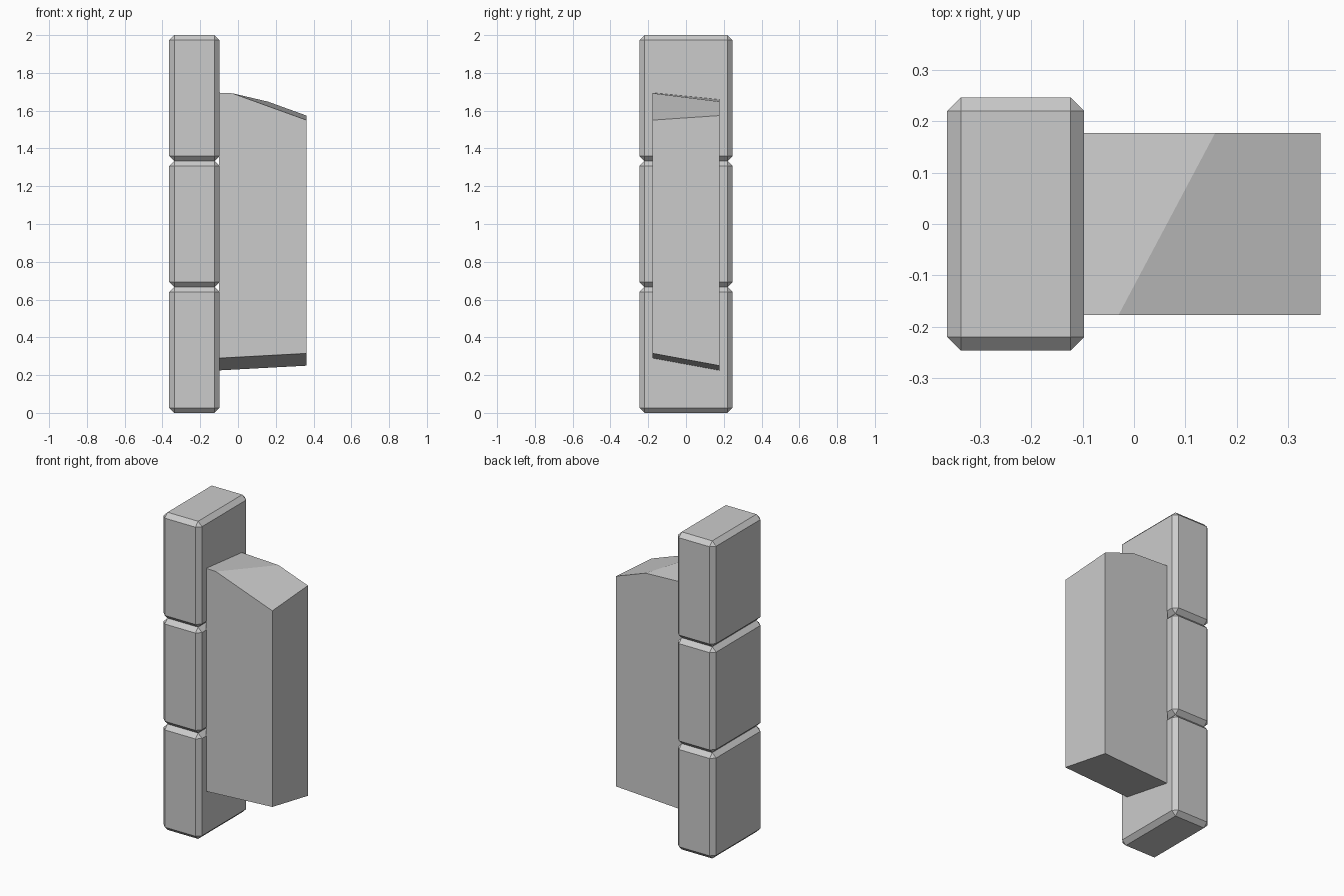
import bpy
import bmesh
from mathutils import Vector

default = bpy.data.objects.get("Cube")
if default:
    bpy.data.objects.remove(default, do_unlink=True)

# Single stone colour
stone = bpy.data.materials.new("pale grey stone")
stone.use_nodes = True
grey = (0.6, 0.6, 0.6, 1)
stone.diffuse_color = grey
stone.node_tree.nodes["Principled BSDF"].inputs["Base Color"].default_value = grey


def box(name, low, high, cuts=()):
    """Box between two corners, trimmed by planes given as (three points, outward axis)."""
    low, high = Vector(low), Vector(high)
    bm = bmesh.new()
    bmesh.ops.create_cube(bm, size=1)
    for v in bm.verts:
        v.co = (low + high) / 2 + v.co * (high - low)
    for points, outward in cuts:
        a, b, c = map(Vector, points)
        normal = (b - a).cross(c - a).normalized()
        if normal.z * outward < 0:
            normal.negate()
        bmesh.ops.bisect_plane(bm, geom=bm.verts[:] + bm.edges[:] + bm.faces[:],
                               plane_co=a, plane_no=normal, clear_outer=True)
        bmesh.ops.holes_fill(bm, edges=[e for e in bm.edges if e.is_boundary])
    bmesh.ops.recalc_face_normals(bm, faces=bm.faces[:])
    mesh = bpy.data.meshes.new(name)
    bm.to_mesh(mesh)
    bm.free()
    mesh.materials.append(stone)
    obj = bpy.data.objects.new(name, mesh)
    bpy.context.collection.objects.link(obj)
    return obj


# Column of three chamfered blocks
HEIGHT = 2 / 3
for i, level in enumerate(("lower", "middle", "upper")):
    block = box(level + "_block", (-0.364, -0.247, i * HEIGHT),
                (-0.097, 0.247, (i + 1) * HEIGHT))
    bevel = block.modifiers.new("chamfer", "BEVEL")
    bevel.width = 0.027
    bevel.segments = 1

# Broken wall slab with a sloping underside and two-plane top
X0, X1, Y = -0.1, 0.363, 0.177
ridge_front, ridge_back = (-0.03, -Y, 1.692), (0.158, Y, 1.648)
box("wall_slab", (X0, -Y, 0.1), (X1, Y, 1.9), [
    ([(X0, -Y, 0.29), (X1, -Y, 0.315), (X0, Y, 0.225)], -1),
    ([ridge_front, ridge_back, (X0, -Y, 1.695)], 1),
    ([ridge_front, ridge_back, (X1, -Y, 1.55)], 1),
])
